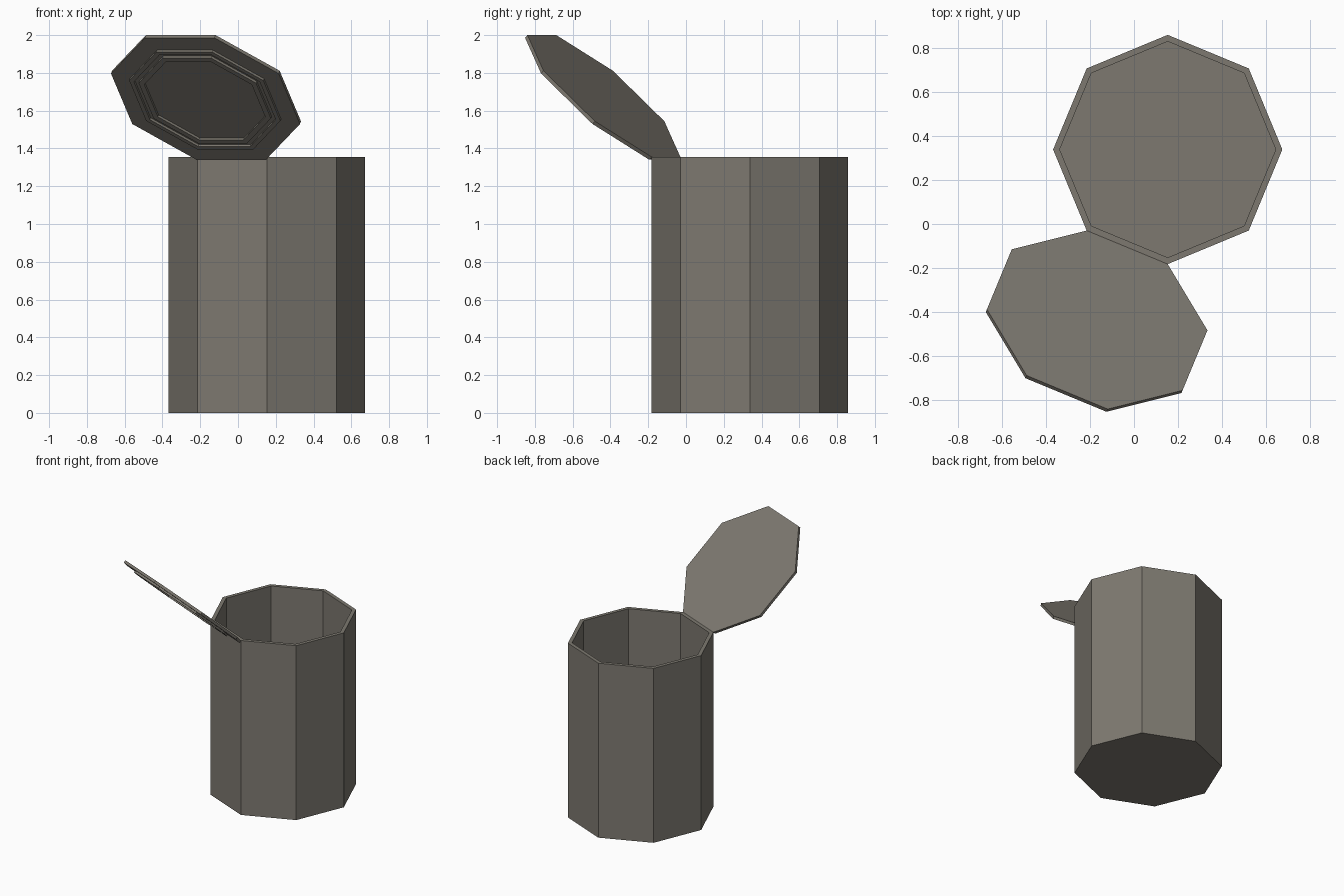
import bpy, bmesh, math
from mathutils import Matrix, Vector

if "Cube" in bpy.data.objects:
    bpy.data.objects.remove(bpy.data.objects["Cube"])

SIDES = 8
R = 0.52                                   # corner radius of the can
H = 1.355                                  # can height
CENTRE = Vector((0.153, 0.338, 0))
APOTHEM = R * math.cos(math.pi / SIDES)

metal = bpy.data.materials.new("dull_grey_metal")
metal.diffuse_color = (0.205, 0.19, 0.162, 1)
metal.use_nodes = True
metal.node_tree.nodes["Principled BSDF"].inputs["Base Color"].default_value = metal.diffuse_color


def lathe(name, profile, start, matrix):
    """Eight-sided solid from (radius, height) points, capped at both ends."""
    bm = bmesh.new()
    rings = []
    for r, z in profile:
        rings.append([bm.verts.new((r * math.cos(start + i * math.tau / SIDES),
                                    r * math.sin(start + i * math.tau / SIDES), z))
                      for i in range(SIDES)])
    for a, b in zip(rings, rings[1:]):
        for i in range(SIDES):
            j = (i + 1) % SIDES
            bm.faces.new((a[i], a[j], b[j], b[i]))
    bm.faces.new(rings[0][::-1])
    bm.faces.new(rings[-1])
    bm.transform(matrix)
    bmesh.ops.recalc_face_normals(bm, faces=bm.faces)
    mesh = bpy.data.meshes.new(name)
    bm.to_mesh(mesh)
    bm.free()
    mesh.materials.append(metal)
    obj = bpy.data.objects.new(name, mesh)
    bpy.context.collection.objects.link(obj)
    return obj


# Open can: outer wall, rim, inner wall, floor
lathe("can_body", [(R, 0), (R, H), (R - 0.03, H), (R - 0.03, 0.03)],
      0, Matrix.Translation(CENTRE))

# Lid: flat inner face, raised rings on the outer face
edge, ridge = 0.02, 0.034
lid_profile = [(R, 0), (R, edge),
               (0.80 * R, edge), (0.80 * R, ridge), (0.75 * R, ridge), (0.75 * R, edge),
               (0.70 * R, edge), (0.70 * R, ridge), (0.64 * R, ridge), (0.64 * R, edge)]

# Lid frame: hinged on one rim edge, swung open and tilted upward
tilt = math.radians(42.2)
angle = math.radians(247.5)
out = Vector((math.cos(angle), math.sin(angle), 0))
up = Vector((0, 0, 1))
u = out * math.cos(tilt) + up * math.sin(tilt)
n = out * math.sin(tilt) - up * math.cos(tilt)
v = n.cross(u)
origin = CENTRE + out * APOTHEM + up * H + u * APOTHEM
frame = Matrix((u, v, n)).transposed().to_4x4()
lathe("open_lid", lid_profile, math.pi / SIDES, Matrix.Translation(origin) @ frame)
